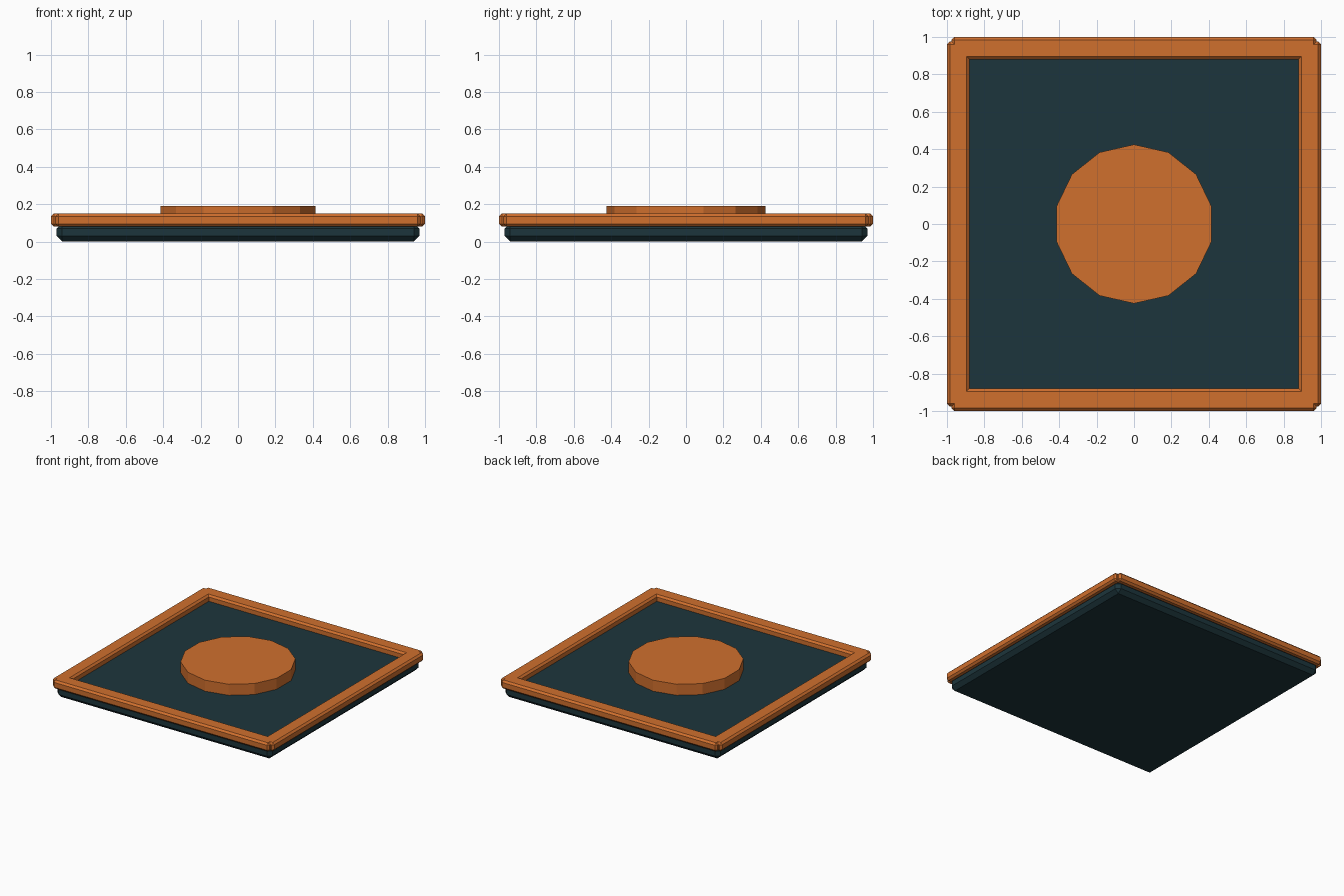
import bpy, math

if "Cube" in bpy.data.objects:
    bpy.data.objects.remove(bpy.data.objects["Cube"])


def material(name, color):
    m = bpy.data.materials.new(name)
    m.diffuse_color = color
    m.use_nodes = True
    m.node_tree.nodes["Principled BSDF"].inputs["Base Color"].default_value = m.diffuse_color
    return m


dark = material("dark_slate", (0.012, 0.036, 0.045, 1))
orange = material("orange", (0.63, 0.16, 0.027, 1))


def bevelled_box(name, size, loc, bevel, mat):
    bpy.ops.mesh.primitive_cube_add(size=1, location=loc)
    ob = bpy.context.object
    ob.name = name
    ob.scale = size
    bpy.ops.object.transform_apply(location=False, rotation=False, scale=True)
    mod = ob.modifiers.new("bevel", 'BEVEL')
    mod.width = bevel
    mod.segments = 1
    ob.data.materials.append(mat)
    return ob


# Base slab
bevelled_box("base_slab", (1.94, 1.94, 0.10), (0, 0, 0.05), 0.03, dark)

# Four raised border rails
for s, x_name, y_name in ((-1, "left_rail", "front_rail"), (1, "right_rail", "back_rail")):
    bevelled_box(x_name, (0.12, 1.95, 0.07), (s * 0.94, 0, 0.115), 0.015, orange)
    bevelled_box(y_name, (1.95, 0.12, 0.07), (0, s * 0.94, 0.115), 0.015, orange)

# Central fourteen-sided disc
bpy.ops.mesh.primitive_cylinder_add(vertices=14, radius=0.425, depth=0.11, location=(0, 0, 0.135))
disc = bpy.context.object
disc.name = "centre_disc"
disc.data.materials.append(orange)
